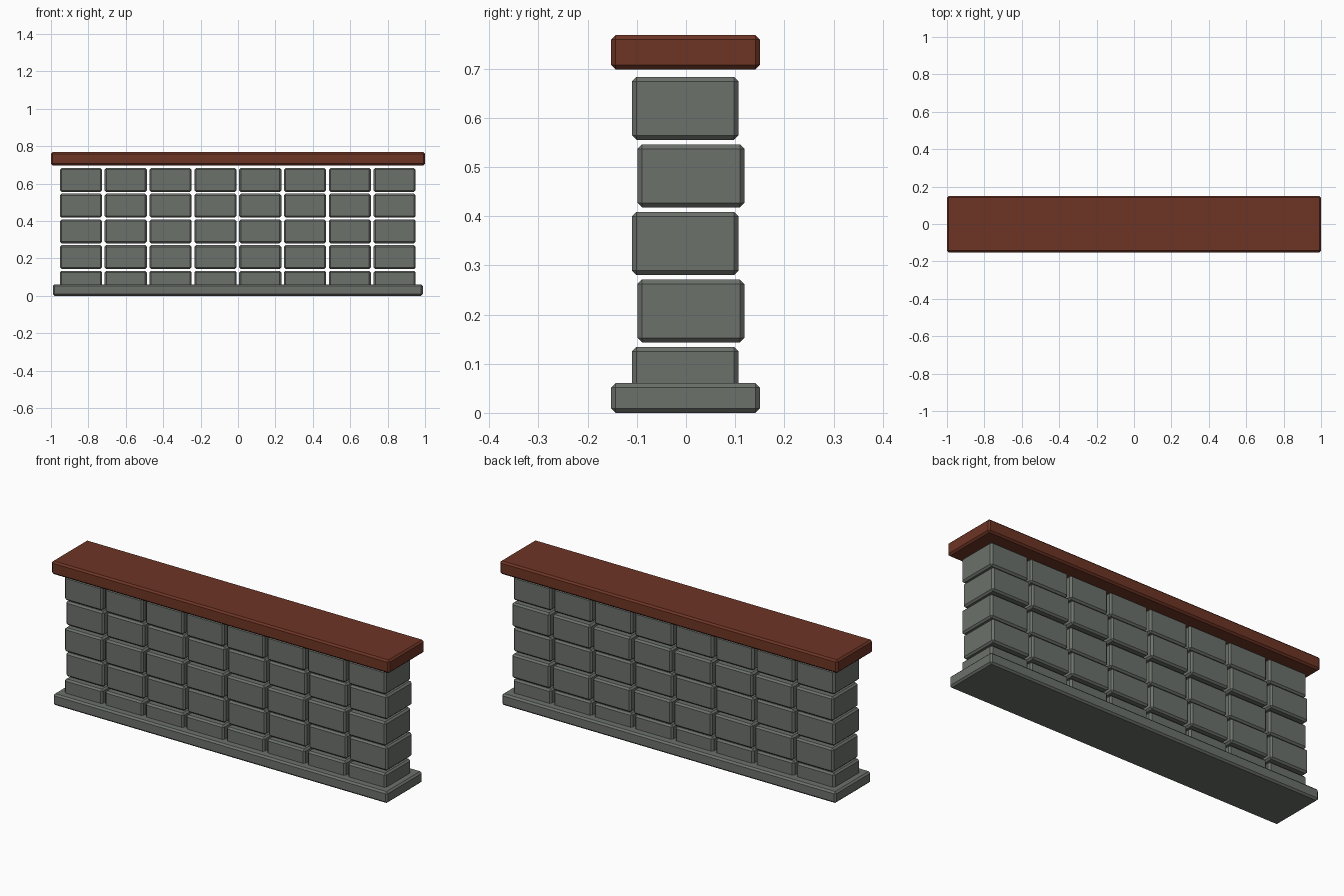
import bpy
import bmesh
from mathutils import Vector

cube = bpy.data.objects.get("Cube")
if cube:
    bpy.data.objects.remove(cube, do_unlink=True)


def make_material(name, rgb):
    mat = bpy.data.materials.new(name)
    mat.use_nodes = True
    color = (*rgb, 1.0)
    mat.diffuse_color = color
    mat.node_tree.nodes["Principled BSDF"].inputs["Base Color"].default_value = color
    return mat


def chamfered_box(name, center, size, mat, bevel=0.009):
    """Flat-shaded box with a single-step chamfer on every edge."""
    bm = bmesh.new()
    bmesh.ops.create_cube(bm, size=1)
    bmesh.ops.scale(bm, vec=Vector(size), verts=bm.verts)
    bmesh.ops.bevel(bm, geom=bm.edges[:], offset=bevel, segments=1, affect='EDGES')
    mesh = bpy.data.meshes.new(name)
    bm.to_mesh(mesh)
    bm.free()
    mesh.materials.append(mat)
    obj = bpy.data.objects.new(name, mesh)
    obj.location = center
    bpy.context.collection.objects.link(obj)
    return obj


stone = make_material("grey_stone", (0.15, 0.165, 0.147))
wood = make_material("red_brown_wood", (0.155, 0.035, 0.018))

# Footing slab and wooden cap
chamfered_box("base_slab", (-0.001, -0.001, 0.0305), (1.978, 0.302, 0.061), stone)
chamfered_box("wooden_cap", (0, -0.001, 0.733), (2.0, 0.302, 0.07), wood)

# Stone blocks: courses step back and forth in depth, with open joints
ROWS, COLUMNS = 5, 8
PITCH_X, PITCH_Z = 0.2396, 0.1373
for row in range(ROWS):
    depth_shift = 0.01 if row % 2 else -0.0015
    for col in range(COLUMNS):
        x = (col - (COLUMNS - 1) / 2) * PITCH_X - 0.001
        z = 0.07 + row * PITCH_Z
        chamfered_box(f"stone_block_{row + 1}_{col + 1}", (x, depth_shift, z),
                      (0.225, 0.217, 0.128), stone)
